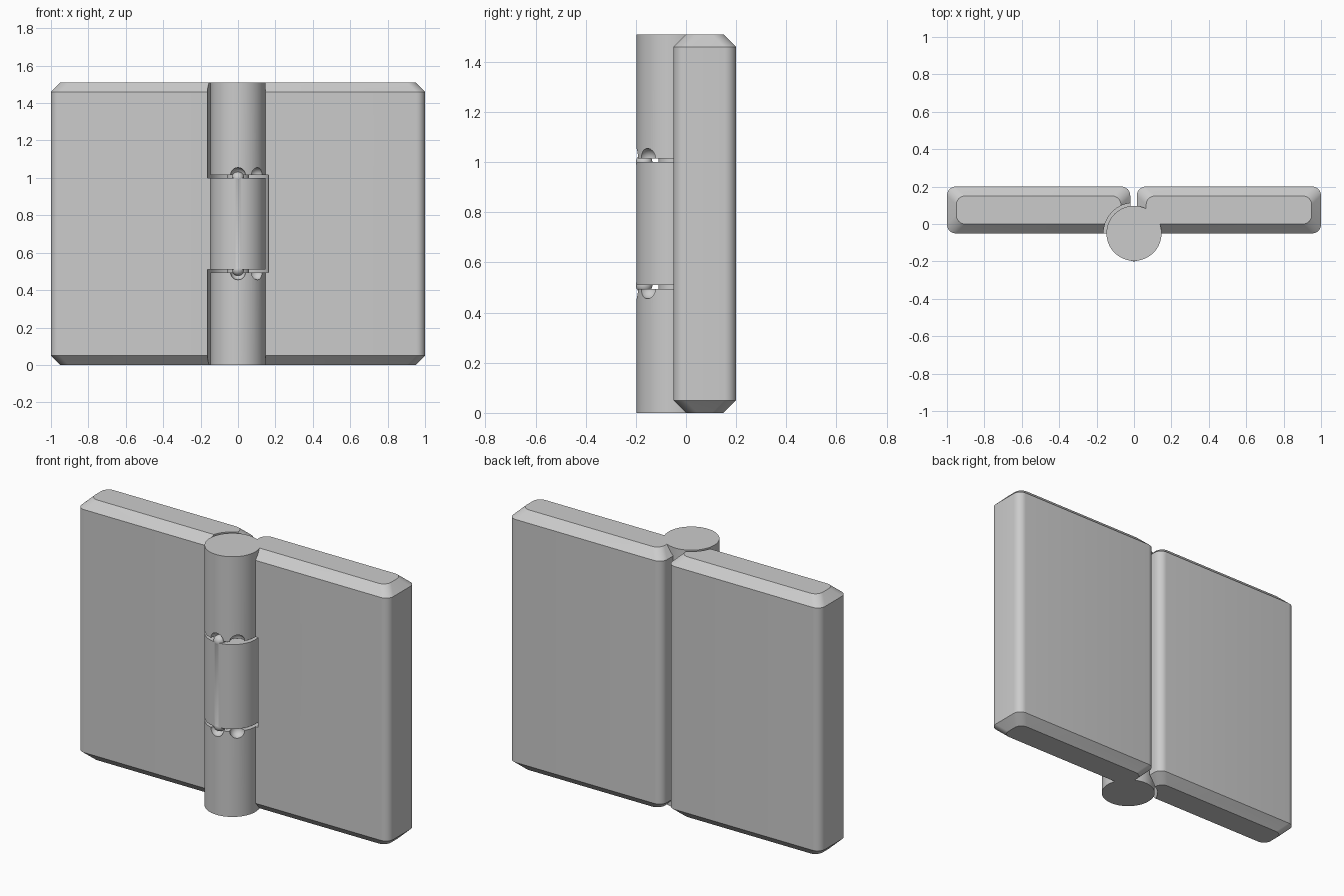
import bpy, bmesh, math
from mathutils import Vector

if "Cube" in bpy.data.objects:
    bpy.data.objects.remove(bpy.data.objects["Cube"])

H = 1.51            # overall height
CY = -0.05          # barrel axis y
R = 0.147           # barrel radius
CLEAR = 0.163       # clearance radius
Z1, Z2 = 0.51, 1.0  # middle knuckle ends
GAP = 0.015


def new_object(name, bm):
    bmesh.ops.recalc_face_normals(bm, faces=bm.faces)
    me = bpy.data.meshes.new(name)
    bm.to_mesh(me)
    bm.free()
    ob = bpy.data.objects.new(name, me)
    bpy.context.collection.objects.link(ob)
    return ob


def rounded_rect(x0, x1, y0, y1, r, n=8):
    pts = []
    for cx, cy, a0 in ((x1 - r, y1 - r, 0), (x0 + r, y1 - r, 90),
                       (x0 + r, y0 + r, 180), (x1 - r, y0 + r, 270)):
        for i in range(n + 1):
            a = math.radians(a0 + 90 * i / n)
            pts.append((cx + r * math.cos(a), cy + r * math.sin(a)))
    return pts


def leaf(name, x0, x1, c=0.05):
    # rounded plate lofted with a chamfer at the bottom and top
    bm = bmesh.new()
    rings = []
    for z, d in ((0, c), (c, 0), (H - c, 0), (H, c)):
        prof = rounded_rect(x0 + d, x1 - d, -0.05 + d, 0.2 - d, 0.047)
        rings.append([bm.verts.new((x, y, z)) for x, y in prof])
    for a, b in zip(rings, rings[1:]):
        for i in range(len(a)):
            j = (i + 1) % len(a)
            bm.faces.new((a[i], a[j], b[j], b[i]))
    bm.faces.new(rings[0])
    bm.faces.new(rings[-1])
    return new_object(name, bm)


def rod(name, r, z0, z1):
    bm = bmesh.new()
    bmesh.ops.create_cone(bm, cap_ends=True, segments=96, radius1=r, radius2=r, depth=z1 - z0)
    bmesh.ops.translate(bm, vec=Vector((0, CY, (z0 + z1) / 2)), verts=bm.verts)
    return new_object(name, bm)


def ball(name, r, dist, angle, z):
    bm = bmesh.new()
    bmesh.ops.create_uvsphere(bm, u_segments=32, v_segments=17, radius=r)
    a = math.radians(angle)
    bmesh.ops.translate(bm, verts=bm.verts,
                        vec=Vector((dist * math.cos(a), CY + dist * math.sin(a), z)))
    return new_object(name, bm)


def combine(ob, other, op):
    m = ob.modifiers.new(op, 'BOOLEAN')
    m.operation, m.object, m.solver = op, other, 'EXACT'
    bpy.context.view_layer.objects.active = ob
    bpy.ops.object.modifier_apply(modifier=m.name)
    bpy.data.objects.remove(other)


# left leaf carries the middle knuckle with two detent bumps
left = leaf("left_leaf", -1, -0.02)
for z0, z1 in ((-0.1, Z1), (Z2, H + 0.1)):
    combine(left, rod("clearance", CLEAR, z0, z1), 'DIFFERENCE')
middle = rod("middle_knuckle", R, Z1, Z2)
for z in (Z1, Z2):
    combine(middle, ball("bump", 0.033, 0.117, -90, z), 'UNION')
combine(left, middle, 'UNION')

# right leaf carries the outer knuckles with detent pits
right = leaf("right_leaf", 0.015, 1)
combine(right, rod("clearance", CLEAR, Z1 - GAP, Z2 + GAP), 'DIFFERENCE')
for z0, z1, zp in ((0, Z1 - GAP, Z1 - GAP), (Z2 + GAP, H, Z2 + GAP)):
    knuckle = rod("outer_knuckle", R, z0, z1)
    for angle in (-90, -45):
        combine(knuckle, ball("pit", 0.04, 0.143, angle, zp), 'DIFFERENCE')
    combine(right, knuckle, 'UNION')

# pin bridging the gaps between knuckles
pin = rod("hinge_pin", 0.06, Z1 - 0.04, Z2 + 0.04)

for ob in (left, right, pin):
    bpy.ops.object.select_all(action='DESELECT')
    ob.select_set(True)
    bpy.context.view_layer.objects.active = ob
    bpy.ops.object.shade_smooth_by_angle(angle=math.radians(25))
